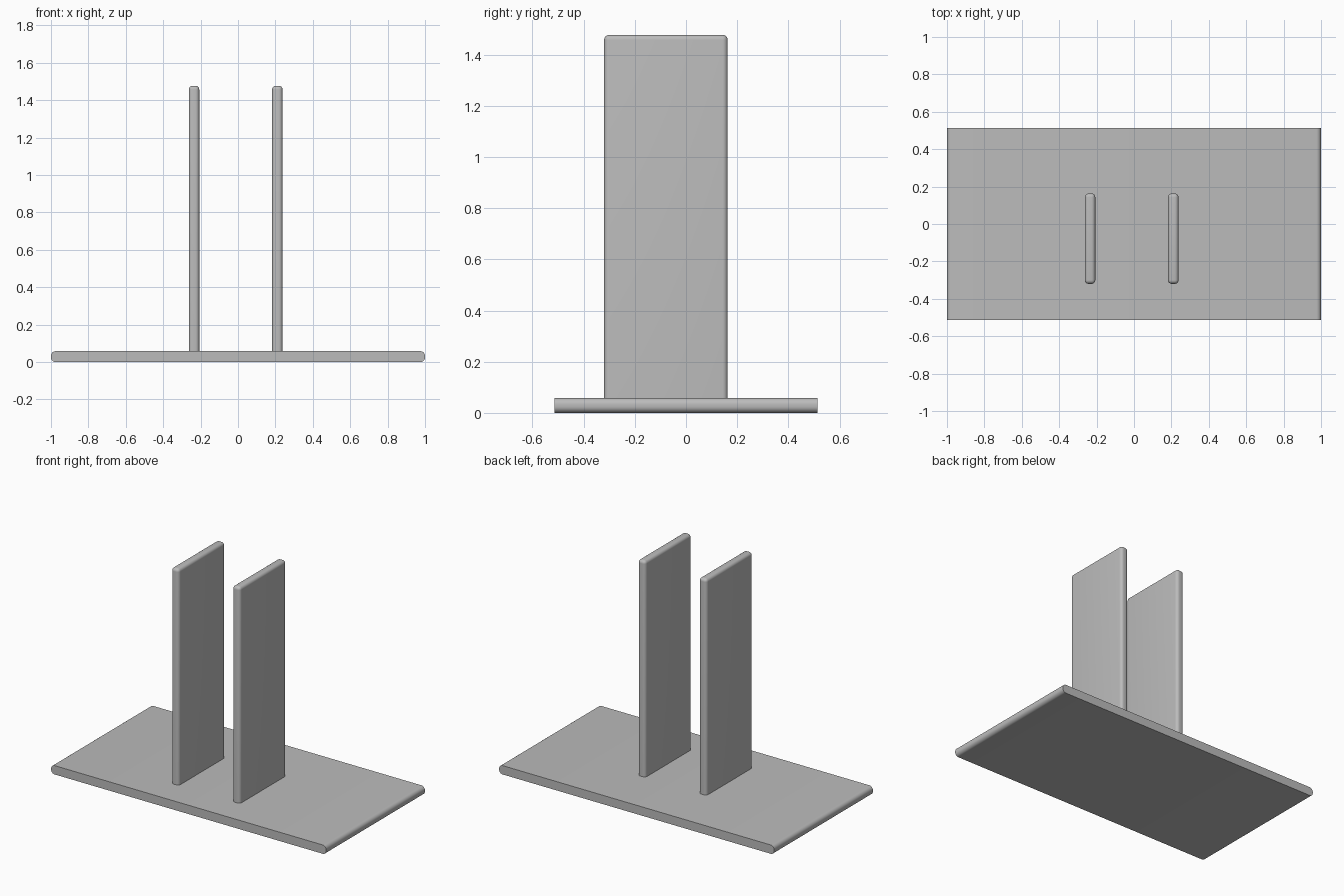
import bpy
import bmesh
from mathutils import Vector

if "Cube" in bpy.data.objects:
    bpy.data.objects.remove(bpy.data.objects["Cube"], do_unlink=True)

# Single neutral grey
grey = bpy.data.materials.new("neutral grey")
grey.use_nodes = True
COLOUR = (0.5, 0.5, 0.5, 1)
grey.diffuse_color = COLOUR
grey.node_tree.nodes["Principled BSDF"].inputs["Base Color"].default_value = COLOUR


def rounded_board(name, low, high, radius, pick_edge):
    """Box between two corners, rounded along the edges that pick_edge accepts."""
    low, high = Vector(low), Vector(high)
    centre, size = (low + high) / 2, high - low
    bm = bmesh.new()
    bmesh.ops.create_cube(bm, size=1)
    bmesh.ops.scale(bm, vec=size, verts=bm.verts)
    edges = [e for e in bm.edges if pick_edge(e)]
    bmesh.ops.bevel(bm, geom=edges, offset=radius, segments=6,
                    profile=0.5, affect='EDGES')
    mesh = bpy.data.meshes.new(name)
    bm.to_mesh(mesh)
    bm.free()
    mesh.materials.append(grey)
    board = bpy.data.objects.new(name, mesh)
    board.location = centre
    bpy.context.collection.objects.link(board)
    bpy.ops.object.select_all(action='DESELECT')
    board.select_set(True)
    bpy.context.view_layer.objects.active = board
    bpy.ops.object.shade_smooth_by_angle(angle=0.6)
    return board


def along_depth(edge):
    a, b = edge.verts
    return abs(a.co.y - b.co.y) > 0.1


def not_at_foot(edge):
    return any(v.co.z > 0 for v in edge.verts)


# Base plate with its two short ends rounded
BASE_TOP = 0.058
rounded_board("base_plate", (-1, -0.513, 0), (1, 0.513, BASE_TOP), 0.025, along_depth)

# Two upright panels with rounded sides and tops
for name, x in (("right_panel", -0.235), ("left_panel", 0.21)):
    rounded_board(name, (x - 0.028, -0.32, BASE_TOP), (x + 0.028, 0.163, 1.477),
                  0.02, not_at_foot)
